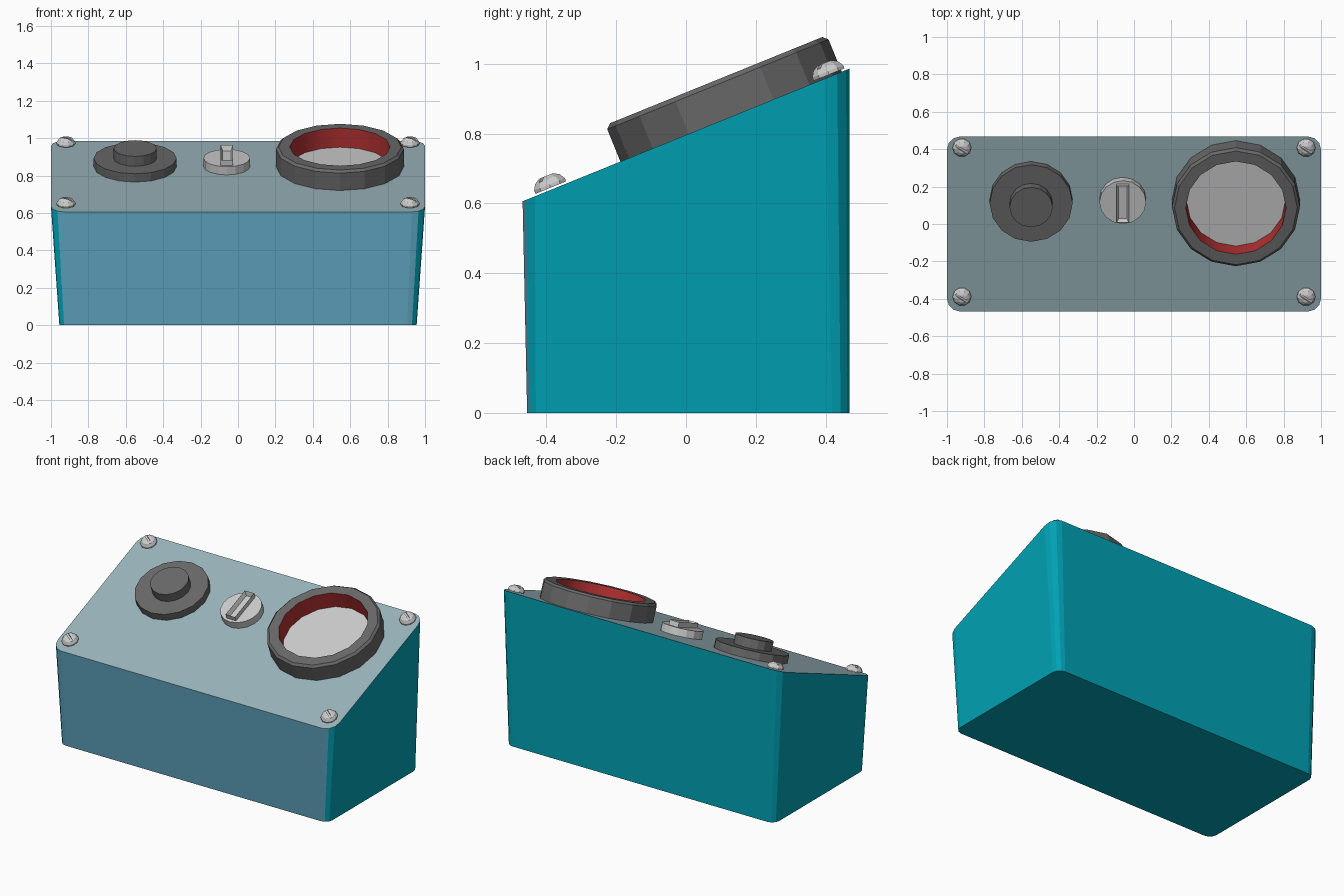
import bpy, bmesh
from math import atan, sin, cos, pi
from mathutils import Matrix, Vector

if "Cube" in bpy.data.objects:
    bpy.data.objects.remove(bpy.data.objects["Cube"])

SLOPE = 0.406
TILT = Matrix.Rotation(atan(SLOPE), 4, 'X')


def lid_z(y):
    return 0.796 + SLOPE * y


def on_lid(x, y):
    return Matrix.Translation((x, y, lid_z(y))) @ TILT


def material(name, color):
    m = bpy.data.materials.new(name)
    m.diffuse_color = (*color, 1)
    m.use_nodes = True
    m.node_tree.nodes["Principled BSDF"].inputs["Base Color"].default_value = m.diffuse_color
    return m


def add_object(name, bm, matrix=Matrix(), mats=()):
    bmesh.ops.recalc_face_normals(bm, faces=bm.faces)
    mesh = bpy.data.meshes.new(name)
    bm.to_mesh(mesh)
    bm.free()
    ob = bpy.data.objects.new(name, mesh)
    ob.matrix_world = matrix
    for m in mats:
        mesh.materials.append(m)
    bpy.context.collection.objects.link(ob)
    return ob


def lathe(name, profile, sides, matrix, closed=False, mats=(), inner=None):
    """Revolve (radius, height) points; open profiles get flat caps."""
    bm = bmesh.new()
    rings = [[bm.verts.new((r * cos(2 * pi * i / sides), r * sin(2 * pi * i / sides), h))
              for i in range(sides)] for r, h in profile]
    n = len(rings)
    for k in range(n if closed else n - 1):
        a, b = rings[k], rings[(k + 1) % n]
        for i in range(sides):
            j = (i + 1) % sides
            f = bm.faces.new((a[i], a[j], b[j], b[i]))
            if k == inner:
                f.material_index = 1
                f.smooth = True
    if not closed:
        bm.faces.new(rings[0])
        bm.faces.new(rings[-1])
    return add_object(name, bm, matrix, mats)


def rounded_rect(hx, y0, y1, r, seg=3):
    pts = []
    corners = [(hx - r, y1 - r), (-hx + r, y1 - r), (-hx + r, y0 + r), (hx - r, y0 + r)]
    for c, (cx, cy) in enumerate(corners):
        for s in range(seg + 1):
            a = (c + s / seg) * pi / 2
            pts.append((cx + r * cos(a), cy + r * sin(a)))
    return pts


teal = material("teal", (0.0, 0.36, 0.46))
blue = material("front_blue", (0.10, 0.33, 0.47))
lid_grey = material("lid_grey_blue", (0.32, 0.45, 0.49))
dark = material("dark_grey", (0.14, 0.14, 0.14))
red = material("red", (0.45, 0.03, 0.03))
white = material("white", (1, 1, 1))

# Tapered case with sloping lid
bm = bmesh.new()
low = [bm.verts.new((x, y, 0)) for x, y in rounded_rect(0.955, -0.455, 0.468, 0.05)]
top = [bm.verts.new((x, y, lid_z(y))) for x, y in rounded_rect(1.0, -0.468, 0.468, 0.07)]
bm.faces.new(low)
lid = bm.faces.new(top)
for i in range(len(low)):
    j = (i + 1) % len(low)
    bm.faces.new((low[i], low[j], top[j], top[i]))
bmesh.ops.recalc_face_normals(bm, faces=bm.faces)
for f in bm.faces:
    if f.normal.y < -0.85:
        f.material_index = 1
lid.material_index = 2
add_object("case", bm, mats=(teal, blue, lid_grey))

# Push button
button = on_lid(-0.55, 0.129)
lathe("button_base", [(0.222, 0), (0.222, 0.048)], 16, button, mats=(dark,))
lathe("button_cap", [(0.115, 0.04), (0.115, 0.105)], 16, button, mats=(dark,))

# Rotary switch with a hollow grip bar
switch = on_lid(-0.06, 0.134)
lathe("switch_disc", [(0.125, 0), (0.125, 0.047)], 16, switch)
bm = bmesh.new()
bmesh.ops.create_cube(bm, size=1, matrix=Matrix.Translation((0, 0, 0.06))
                      @ Matrix.Diagonal((0.066, 0.21, 0.036, 1)))
face = max(bm.faces, key=lambda f: f.calc_center_median().z)
bmesh.ops.inset_region(bm, faces=[face], thickness=0.016)
bmesh.ops.translate(bm, verts=face.verts, vec=Vector((0, 0, -0.028)))
add_object("switch_grip", bm, switch)

# Large gauge ring and its pale face
gauge = on_lid(0.545, 0.129)
lathe("gauge_ring", [(0.342, 0), (0.342, 0.1), (0.328, 0.113), (0.268, 0.113), (0.265, 0)],
      16, gauge, closed=True, mats=(dark, red), inner=3)
lathe("gauge_face", [(0.27, 0.001), (0.27, 0.004)], 16, gauge, mats=(white,))

# Slotted dome screws in the corners
for x in (-0.92, 0.92):
    for y in (-0.385, 0.412):
        m = on_lid(x, y)
        screw = lathe("screw", [(0.05, 0.006), (0.05, 0.016), (0.04, 0.032), (0.022, 0.042)], 10, m)
        bm = bmesh.new()
        bmesh.ops.create_cube(bm, size=1, matrix=Matrix.Translation((0, 0, 0.044))
                              @ Matrix.Rotation(-0.6, 4, 'Z') @ Matrix.Diagonal((0.12, 0.012, 0.024, 1)))
        cutter = add_object("screw_slot_cutter", bm, m)
        cutter.hide_render = True
        cutter.hide_viewport = True
        mod = screw.modifiers.new("slot", 'BOOLEAN')
        mod.operation = 'DIFFERENCE'
        mod.solver = 'EXACT'
        mod.object = cutter
